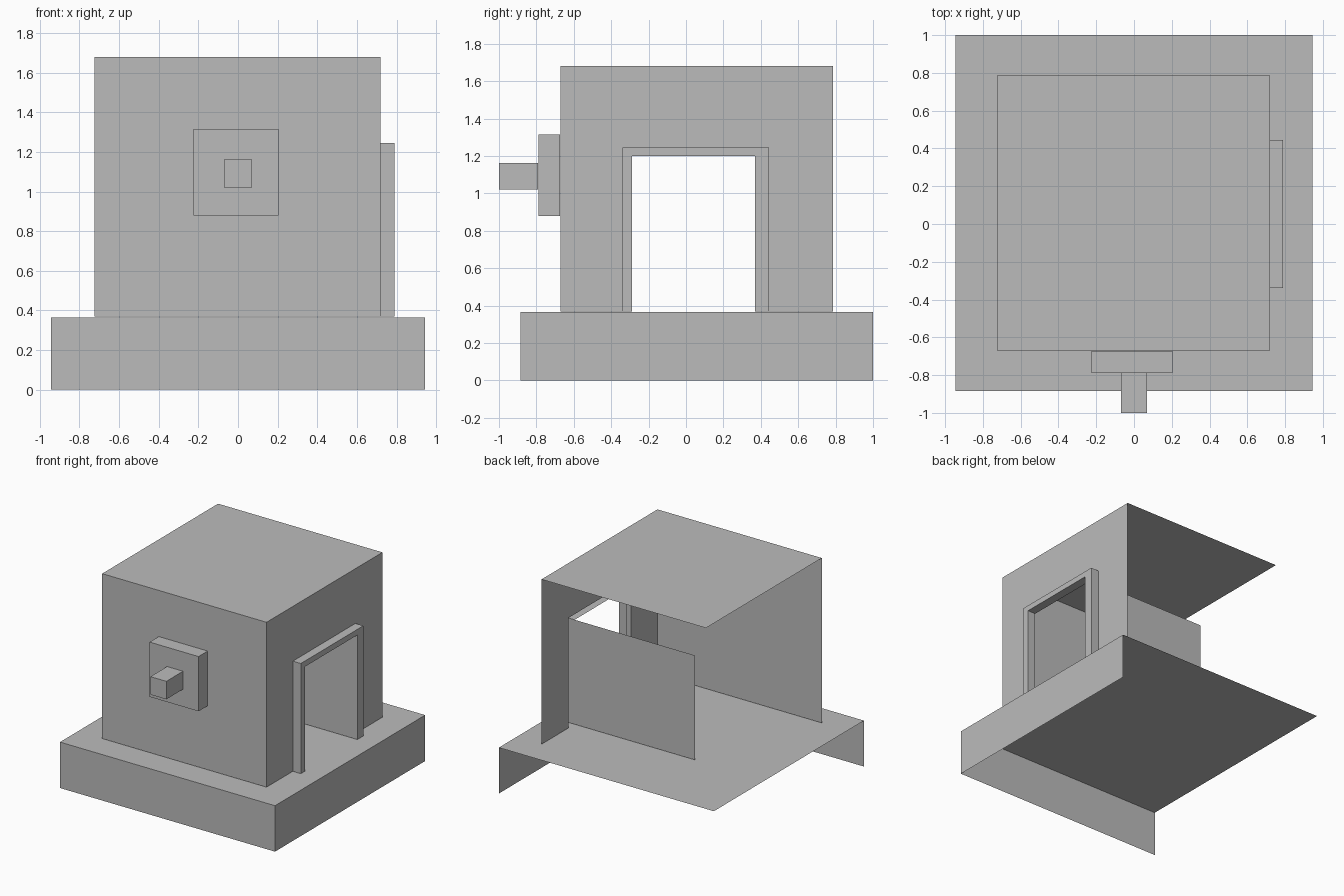
import bpy
import bmesh
from mathutils import Vector

cube = bpy.data.objects.get("Cube")
if cube:
    bpy.data.objects.remove(cube, do_unlink=True)

grey = bpy.data.materials.new("plain_grey")
grey.use_nodes = True
colour = (0.5, 0.5, 0.5, 1)
grey.diffuse_color = colour
grey.node_tree.nodes["Principled BSDF"].inputs["Base Color"].default_value = colour


def finish(name, bm):
    mesh = bpy.data.meshes.new(name)
    bm.to_mesh(mesh)
    bm.free()
    mesh.materials.append(grey)
    obj = bpy.data.objects.new(name, mesh)
    bpy.context.collection.objects.link(obj)
    return obj


def box(name, low, high, open_sides=()):
    """Box between two corners, leaving out the sides facing open_sides."""
    low, high = Vector(low), Vector(high)
    bm = bmesh.new()
    bmesh.ops.create_cube(bm, size=1)
    bm.normal_update()
    gone = [f for f in bm.faces
            if any(f.normal.dot(Vector(d)) > 0.9 for d in open_sides)]
    bmesh.ops.delete(bm, geom=gone, context='FACES')
    bmesh.ops.scale(bm, vec=high - low, verts=bm.verts)
    bmesh.ops.translate(bm, vec=(low + high) / 2, verts=bm.verts)
    return finish(name, bm)


def side_sheet(name, x, outline):
    """Flat sheet facing +x from a (y, z) outline."""
    bm = bmesh.new()
    bm.faces.new([bm.verts.new((x, y, z)) for y, z in outline])
    return finish(name, bm)


def arch(y0, y1, top):
    return [(y0, FLOOR), (y0, top), (y1, top), (y1, FLOOR)]


LEFT, RIGHT, BACK, DOWN = (-1, 0, 0), (1, 0, 0), (0, 1, 0), (0, 0, -1)
FLOOR, WALL_X, FRAME_X = 0.37, 0.72, 0.79
ROOF, FRONT, REAR = 1.68, -0.67, 0.785
outer = arch(-0.34, 0.445, 1.245)
inner = arch(-0.29, 0.37, 1.2)

# Open-backed base and house shell
box("base", (-0.945, -0.885, 0), (0.945, 1, 0.365), (LEFT, BACK, DOWN))
box("house_shell", (-0.725, FRONT, FLOOR), (WALL_X, REAR, ROOF),
    (LEFT, RIGHT, BACK, DOWN))

# Side wall around the doorway
side_sheet("door_wall", WALL_X,
           [(FRONT, FLOOR), (FRONT, ROOF), (REAR, ROOF), (REAR, FLOOR)]
           + outer[::-1])

# Door frame: face sheet plus outer and inner reveals
bm = bmesh.new()
rings = []
for path in (outer, inner):
    front_edge = [bm.verts.new((FRAME_X, y, z)) for y, z in path]
    back_edge = [bm.verts.new((WALL_X, y, z)) for y, z in path]
    rings.append(front_edge)
    for i in range(3):
        bm.faces.new((front_edge[i], front_edge[i + 1],
                      back_edge[i + 1], back_edge[i]))
for i in range(3):
    bm.faces.new((rings[0][i], rings[0][i + 1], rings[1][i + 1], rings[1][i]))
bmesh.ops.recalc_face_normals(bm, faces=bm.faces)
finish("door_frame", bm)

# Long inner panel running from the rear door jamb into the house
bm = bmesh.new()
bm.faces.new([bm.verts.new((x, 0.37, z)) for x, z in
              ((-0.34, FLOOR), (WALL_X, FLOOR), (WALL_X, 1.2), (-0.34, 1.2))])
finish("inner_panel", bm)

# Front plate and its projecting block
box("front_plate", (-0.225, -0.788, 0.88), (0.205, -0.673, 1.315), (BACK,))
box("front_block", (-0.07, -1, 1.02), (0.07, -0.79, 1.163), (BACK,))
